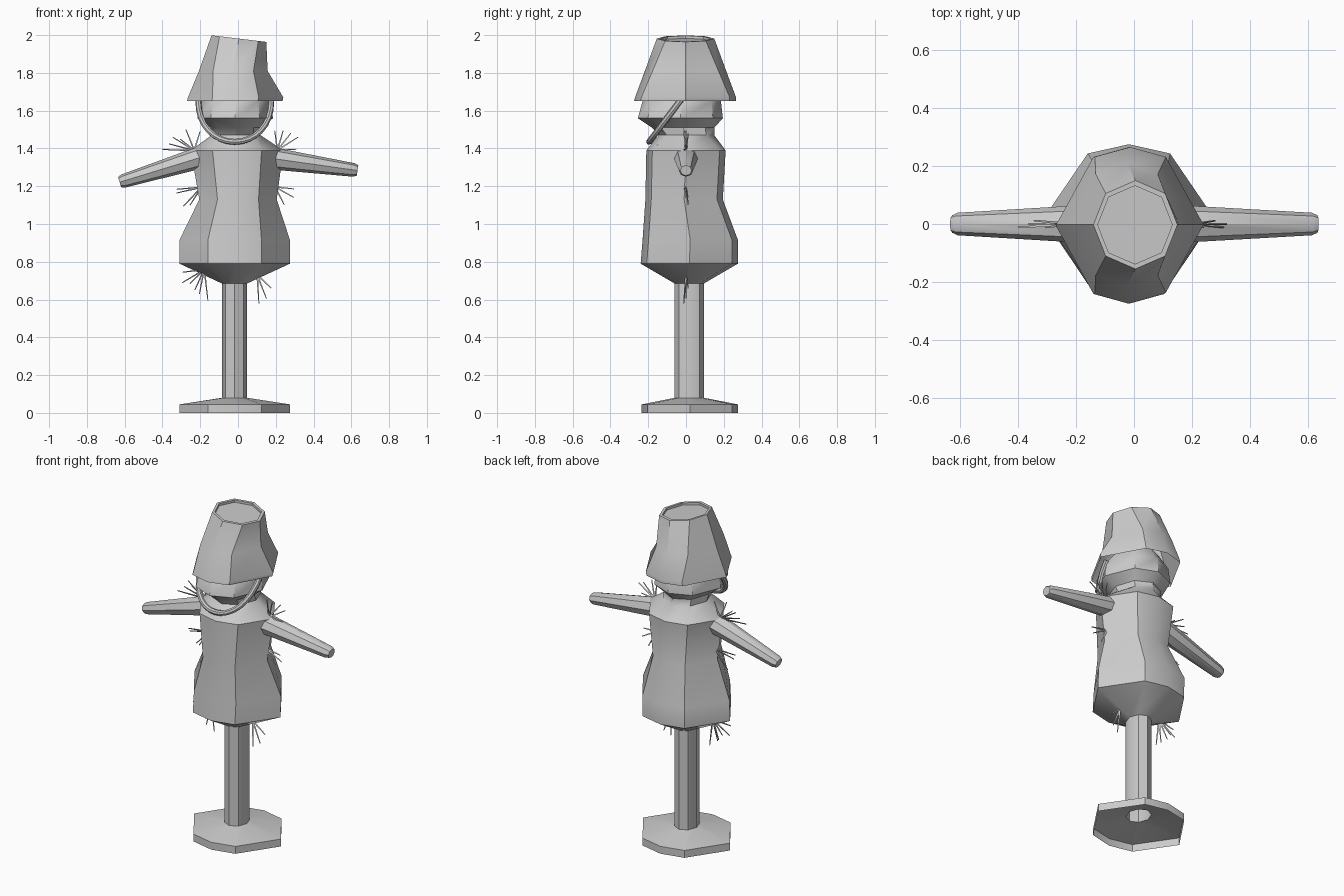
import bpy, bmesh, math
from mathutils import Vector

if "Cube" in bpy.data.objects:
    bpy.data.objects.remove(bpy.data.objects["Cube"])


def finish(name, bm, angle=40):
    bmesh.ops.recalc_face_normals(bm, faces=bm.faces)
    me = bpy.data.meshes.new(name)
    bm.to_mesh(me)
    bm.free()
    ob = bpy.data.objects.new(name, me)
    bpy.context.collection.objects.link(ob)
    bpy.ops.object.select_all(action='DESELECT')
    ob.select_set(True)
    bpy.context.view_layer.objects.active = ob
    bpy.ops.object.shade_smooth_by_angle(angle=math.radians(angle))
    return ob


def skin(bm, rings, cap_start=False, cap_end=False):
    """Bridge successive closed rings of points."""
    vs = [[bm.verts.new(p) for p in r] for r in rings]
    n = len(vs[0])
    for a, b in zip(vs, vs[1:]):
        for i in range(n):
            j = (i + 1) % n
            bm.faces.new((a[i], a[j], b[j], b[i]))
    if cap_start:
        bm.faces.new(vs[0][::-1])
    if cap_end:
        bm.faces.new(vs[-1])


def octo(z, x0, x1, y0, y1, diag=45, slope=0):
    """Eight-sided ring filling a box; diag sets where the corner points sit."""
    cx, cy, rx, ry = (x0 + x1) / 2, (y0 + y1) / 2, (x1 - x0) / 2, (y1 - y0) / 2
    pts = []
    for a in (0, diag, 90, 180 - diag, 180, 180 + diag, 270, 360 - diag):
        x = cx + rx * math.cos(math.radians(a))
        pts.append((x, cy + ry * math.sin(math.radians(a)), z - slope * x))
    return pts


# Base, post, stuffed body and head: one lofted skin, open underneath
bm = bmesh.new()
skin(bm, [
    octo(0.0, -.31, .275, -.235, .275, 61),
    octo(.045, -.31, .275, -.235, .275, 61),
    octo(.08, -.085, .048, -.06, .095),
    octo(.685, -.085, .048, -.06, .095),
    octo(.79, -.31, .275, -.24, .275, 61),
    octo(.915, -.31, .275, -.23, .275, 61),
    octo(1.13, -.205, .205, -.215, .195, 58),
    octo(1.39, -.25, .24, -.21, .21, 58),
    octo(1.47, -.14, .12, -.145, .15),
    octo(1.51, -.145, .12, -.18, .15),
    octo(1.56, -.215, .185, -.255, .195, 50),
    octo(1.65, -.20, .175, -.23, .185, 50),
    octo(1.74, -.14, .11, -.14, .13),
], cap_end=True)
finish("body_and_post", bm)

# Bucket hat, dented on one side, with a recessed flat bottom on top
bm = bmesh.new()
skin(bm, [
    octo(1.65, -.27, .235, -.275, .265, 61),
    octo(1.67, -.265, .24, -.27, .265, 61),
    octo(1.81, -.207, .157, -.218, .213, 54),
    octo(1.982, -.14, .15, -.155, .15, 45, .12),
    octo(1.982, -.125, .132, -.138, .132, 45, .12),
    octo(1.968, -.125, .132, -.138, .132, 45, .12),
], cap_end=True)
finish("bucket_hat", bm)


def tube(name, path, radii, sides, side_axis=None, squash=1.0):
    """Closed tube along points; radii are per point."""
    bm = bmesh.new()
    rings = []
    for i, p in enumerate(path):
        t = (path[min(i + 1, len(path) - 1)] - path[max(i - 1, 0)]).normalized()
        u = side_axis - t * side_axis.dot(t)
        u.normalize()
        v = t.cross(u)
        r = radii[i]
        rings.append([p + u * r * squash * math.cos(2 * math.pi * k / sides)
                      + v * r * math.sin(2 * math.pi * k / sides) for k in range(sides)])
    skin(bm, rings, True, True)
    return finish(name, bm)


# Handle hanging under the chin
arc = [math.pi * i / 16 for i in range(17)]
tube("bucket_handle",
     [Vector((-.017 + .193 * math.cos(a), -.025 - .17 * math.sin(a) ** .85,
              1.66 - .225 * math.sin(a) ** .85)) for a in arc],
     [.016] * 17, 8, Vector((0, .8, -.6)) .cross(Vector((1, 0, 0))))

# Tapered sleeves with a small bevelled tip
for side, root, tip in (("left", (-.18, 1.358), (-.622, 1.223)),
                        ("right", (.16, 1.35), (.628, 1.284))):
    a, b = Vector((root[0], 0, root[1])), Vector((tip[0], 0, tip[1]))
    d = (b - a).normalized()
    tube(side + "_arm", [a, b - d * .015, b + d * .005],
         [.06, .036, .028], 8, Vector((0, 1, 0)), 1.08)

# Straw tufts: a root and the tips of its blades (x, z)
tufts = {
    "left_shoulder": ((-.23, 1.39), [(-.4, 1.395), (-.365, 1.425), (-.345, 1.46),
                                     (-.305, 1.45), (-.275, 1.5), (-.2, 1.49)]),
    "right_shoulder": ((.21, 1.39), [(.31, 1.395), (.32, 1.46), (.28, 1.48),
                                     (.24, 1.495), (.195, 1.495)]),
    "left_waist": ((-.195, 1.195), [(-.325, 1.185), (-.325, 1.165), (-.29, 1.095), (-.255, 1.1)]),
    "right_waist": ((.195, 1.195), [(.295, 1.185), (.295, 1.14), (.245, 1.1)]),
    "left_hem": ((-.18, .76), [(-.295, .745), (-.295, .69), (-.255, .685),
                               (-.205, .63), (-.16, .595), (-.23, .65)]),
    "right_hem": ((.1, .73), [(.11, .58), (.15, .605), (.175, .66)]),
}
for name, (root, tips) in tufts.items():
    bm = bmesh.new()
    for i, (x, z) in enumerate(tips):
        a, b = Vector((root[0], 0, root[1])), Vector((x, .012 * (i % 3 - 1), z))
        d = (b - a).normalized()
        u = d.cross(Vector((0, 1, 0))).normalized()
        v = d.cross(u)
        skin(bm, [[p + (u * math.cos(k * 2.0944) + v * math.sin(k * 2.0944)) * r
                   for k in range(3)] for p, r in ((a, .006), (b, .003))], True, True)
    finish(name + "_straw", bm, 20)
